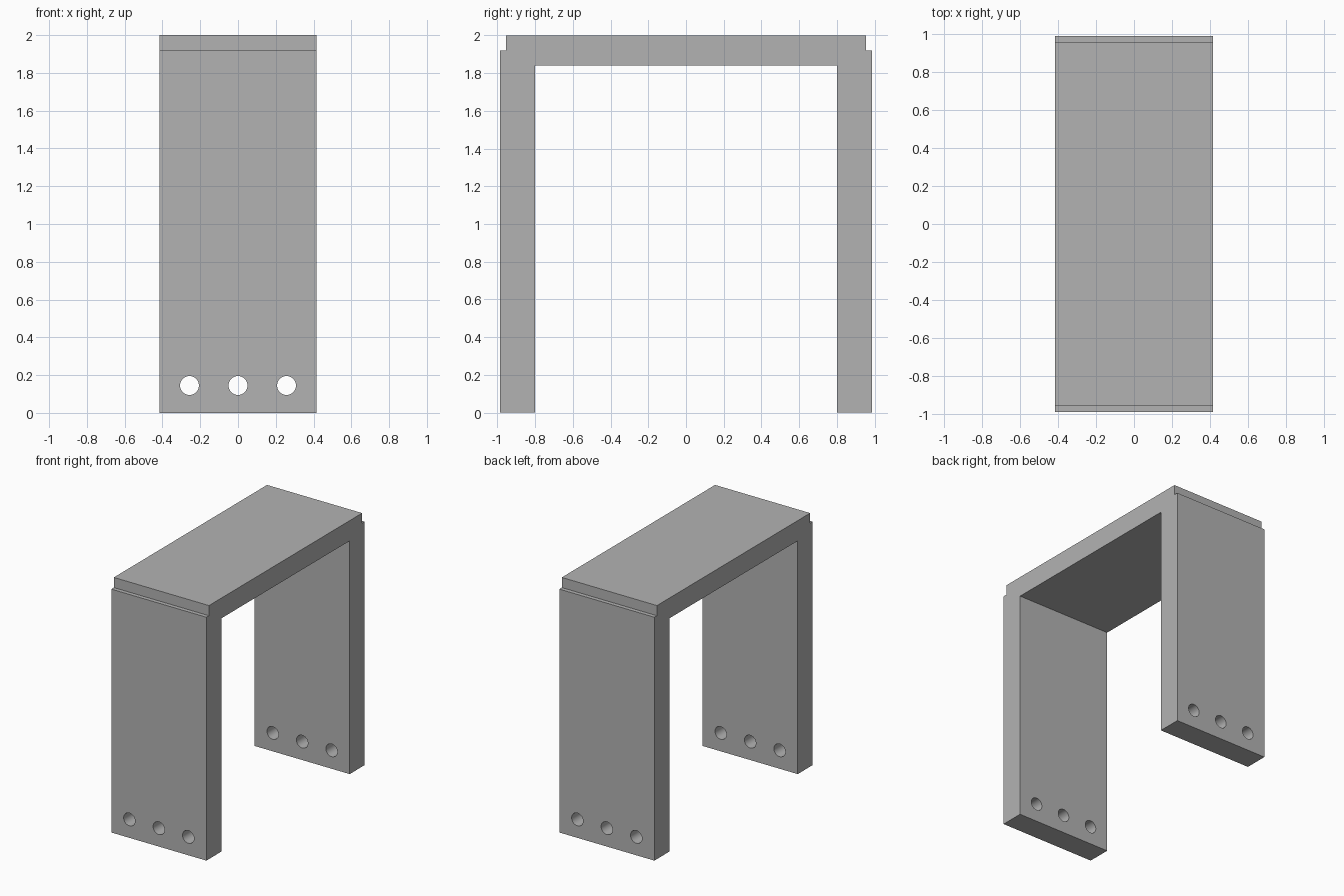
import bpy, bmesh, math
from mathutils import Matrix, Vector

cube = bpy.data.objects.get("Cube")
if cube:
    bpy.data.objects.remove(cube, do_unlink=True)

HALF_W = 0.415          # half width along x
OUT, STEP, INNER = 0.987, 0.955, 0.80
TOP, LEDGE, SOFFIT = 2.0, 1.92, 1.84
HOLE_R, HOLE_Z, HOLE_GAP = 0.05, 0.145, 0.257

grey = bpy.data.materials.new("plain grey")
grey.use_nodes = True
colour = (0.45, 0.45, 0.45, 1)
grey.diffuse_color = colour
grey.node_tree.nodes["Principled BSDF"].inputs["Base Color"].default_value = colour


def add_object(name, bm):
    bmesh.ops.recalc_face_normals(bm, faces=bm.faces)
    mesh = bpy.data.meshes.new(name)
    bm.to_mesh(mesh)
    bm.free()
    mesh.materials.append(grey)
    obj = bpy.data.objects.new(name, mesh)
    bpy.context.collection.objects.link(obj)
    return obj


# Bracket: mirrored half profile swept across the width
half = [(INNER, SOFFIT), (INNER, 0), (OUT, 0), (OUT, LEDGE), (STEP, LEDGE), (STEP, TOP)]
profile = half + [(-y, z) for y, z in reversed(half)]
bm = bmesh.new()
face = bm.faces.new([bm.verts.new((-HALF_W, y, z)) for y, z in profile])
swept = bmesh.ops.extrude_face_region(bm, geom=[face])
verts = [v for v in swept["geom"] if isinstance(v, bmesh.types.BMVert)]
bmesh.ops.translate(bm, verts=verts, vec=Vector((2 * HALF_W, 0, 0)))
bracket = add_object("bracket", bm)

# Drill three holes through both legs
bm = bmesh.new()
for i in (-1, 0, 1):
    place = Matrix.Translation((i * HOLE_GAP, 0, HOLE_Z)) @ Matrix.Rotation(math.pi / 2, 4, "X")
    bmesh.ops.create_cone(bm, cap_ends=True, segments=48, radius1=HOLE_R,
                          radius2=HOLE_R, depth=3, matrix=place)
drill = add_object("hole_cutter", bm)
drill.hide_render = True
drill.hide_viewport = True

cut = bracket.modifiers.new("holes", "BOOLEAN")
cut.operation = "DIFFERENCE"
cut.solver = "EXACT"
cut.object = drill

# Bake the cut, then remove the cutter
bpy.context.view_layer.update()
graph = bpy.context.evaluated_depsgraph_get()
mesh = bpy.data.meshes.new_from_object(bracket.evaluated_get(graph))
bracket.modifiers.clear()
bracket.data = mesh
bpy.data.objects.remove(drill, do_unlink=True)

bpy.ops.object.select_all(action="DESELECT")
bracket.select_set(True)
bpy.context.view_layer.objects.active = bracket
bpy.ops.object.shade_smooth_by_angle(angle=math.radians(30))
